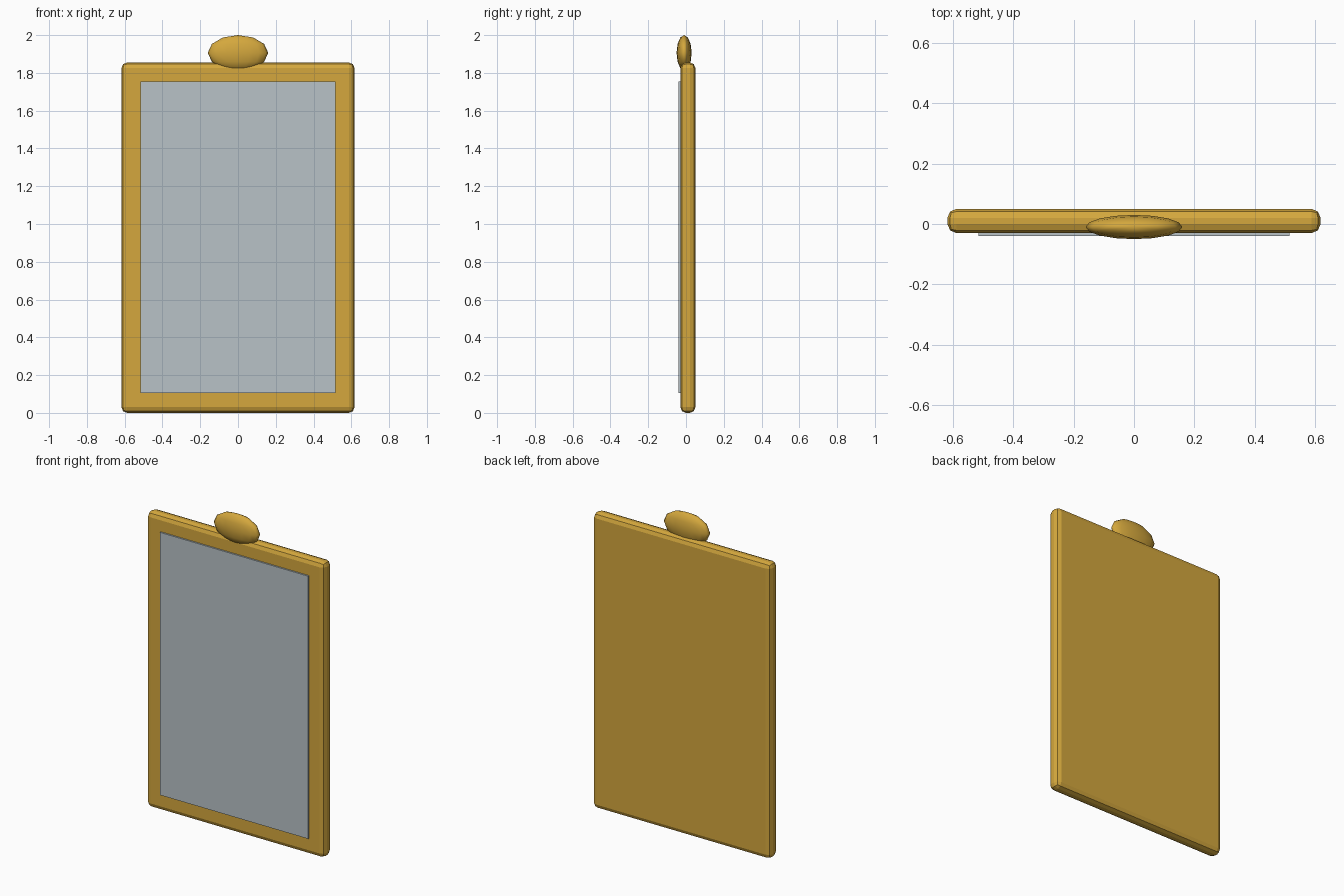
import bpy

if "Cube" in bpy.data.objects:
    bpy.data.objects.remove(bpy.data.objects["Cube"])


def material(name, rgb):
    mat = bpy.data.materials.new(name)
    mat.diffuse_color = (*rgb, 1.0)
    mat.use_nodes = True
    mat.node_tree.nodes["Principled BSDF"].inputs["Base Color"].default_value = mat.diffuse_color
    return mat


def box(name, x, y, z, mat, bevel=0.0):
    """Box spanning the given (min, max) ranges, with an optional rounded edge."""
    spans = (x, y, z)
    bpy.ops.mesh.primitive_cube_add(size=1, location=[(a + b) / 2 for a, b in spans])
    ob = bpy.context.object
    ob.name = name
    ob.scale = [b - a for a, b in spans]
    bpy.ops.object.transform_apply(location=False, rotation=False, scale=True)
    ob.data.materials.append(mat)
    if bevel:
        mod = ob.modifiers.new("rounded_edges", 'BEVEL')
        mod.width = bevel
        mod.segments = 2
    return ob


gold = material("gold", (0.66, 0.39, 0.047))
silver = material("silver_glass", (0.48, 0.54, 0.57))

# Solid backing frame with rounded edges
box("frame", (-0.617, 0.617), (-0.03, 0.05), (0.0, 1.855), gold, bevel=0.03)

# Mirror glass standing slightly proud of the front
box("mirror_glass", (-0.515, 0.515), (-0.04, -0.02), (0.106, 1.754), silver)

# Flattened oval ornament on the top edge
bpy.ops.mesh.primitive_uv_sphere_add(segments=16, ring_count=6, radius=1,
                                     location=(0, -0.01, 1.906))
crest = bpy.context.object
crest.name = "crest_ornament"
crest.scale = (0.16, 0.04, 0.094)
bpy.ops.object.transform_apply(location=False, rotation=False, scale=True)
crest.data.materials.append(gold)
bpy.ops.object.shade_smooth()
